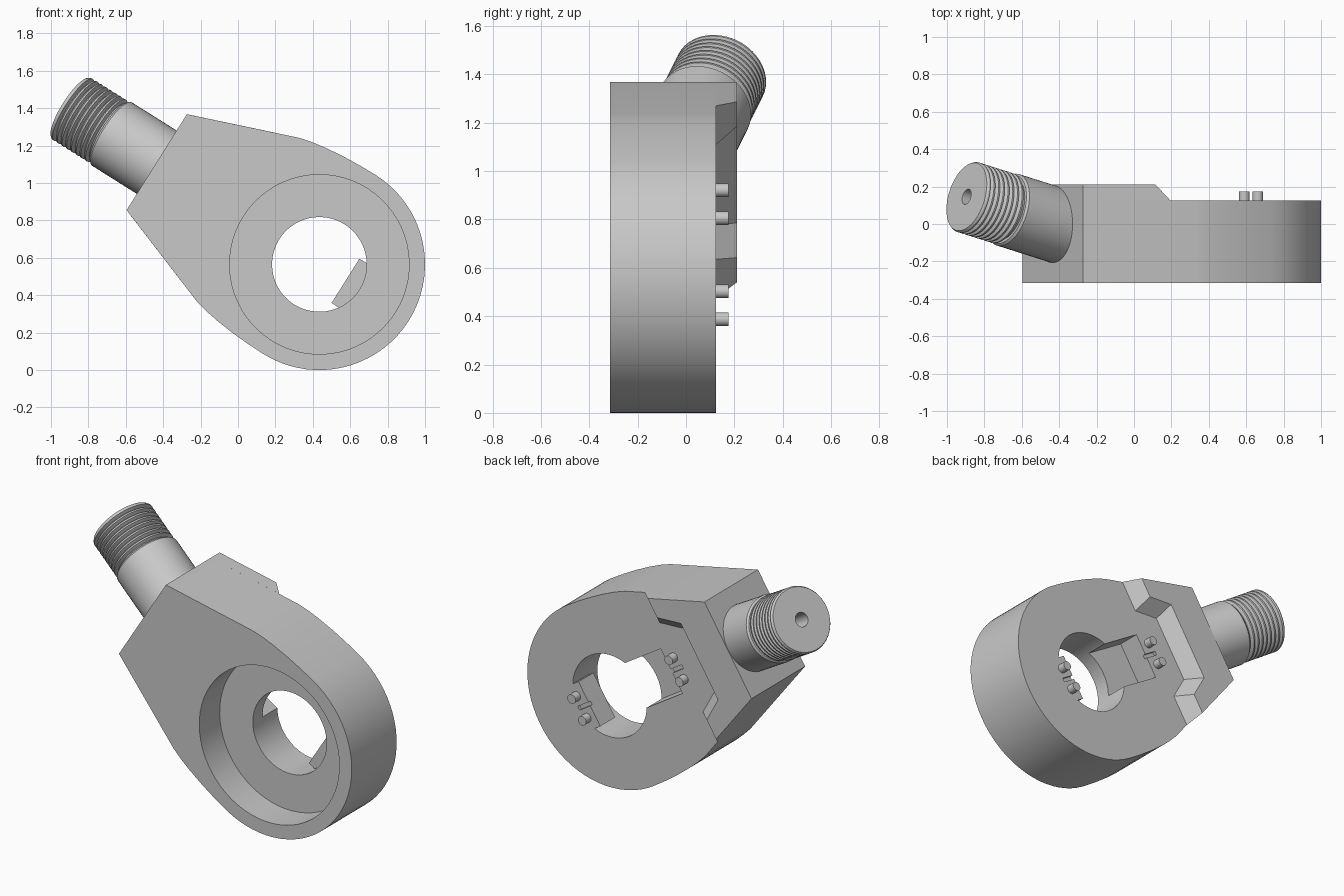
import bpy, bmesh, math
from mathutils import Matrix

if "Cube" in bpy.data.objects:
    bpy.data.objects.remove(bpy.data.objects["Cube"])

# Part frame: X runs along the neck, Y across it, Z towards the back
ANGLE = math.radians(32.15)
c, s = math.cos(ANGLE), math.sin(ANGLE)
FRAME = Matrix(((-c, s, 0, 0.435), (0, 0, 1, 0), (s, c, 0, 0.565), (0, 0, 0, 1)))

steel = bpy.data.materials.new("grey steel")
steel.diffuse_color = (0.58, 0.58, 0.58, 1)
steel.use_nodes = True
steel.node_tree.nodes["Principled BSDF"].inputs["Base Color"].default_value = steel.diffuse_color


def loft(name, loops, matrix=FRAME, smooth=True):
    """Join equal-length loops of points and cap both ends."""
    bm = bmesh.new()
    rings = [[bm.verts.new(p) for p in loop] for loop in loops]
    n = len(rings[0])
    for a, b in zip(rings, rings[1:]):
        for i in range(n):
            j = (i + 1) % n
            bm.faces.new((a[i], a[j], b[j], b[i]))
    bm.faces.new(rings[0])
    bm.faces.new(rings[-1])
    bmesh.ops.recalc_face_normals(bm, faces=bm.faces)
    mesh = bpy.data.meshes.new(name)
    bm.to_mesh(mesh)
    bm.free()
    mesh.transform(matrix)
    mesh.materials.append(steel)
    ob = bpy.data.objects.new(name, mesh)
    bpy.context.collection.objects.link(ob)
    if smooth:
        activate(ob)
        bpy.ops.object.shade_smooth_by_angle(angle=math.radians(30))
    return ob


def activate(ob):
    bpy.ops.object.select_all(action='DESELECT')
    ob.select_set(True)
    bpy.context.view_layer.objects.active = ob


def prism(name, pts, z0, z1, smooth=True):
    return loft(name, [[(x, y, z) for x, y in pts] for z in (z0, z1)], smooth=smooth)


def box(name, x0, x1, half, z0, z1):
    return prism(name, [(x0, -half), (x1, -half), (x1, half), (x0, half)], z0, z1, False)


def circle(r, n=64, x=0, y=0):
    return [(x + r * math.cos(2 * math.pi * i / n), y + r * math.sin(2 * math.pi * i / n))
            for i in range(n)]


def cut(ob, cutter):
    mod = ob.modifiers.new("cut", 'BOOLEAN')
    mod.operation = 'DIFFERENCE'
    mod.solver = 'EXACT'
    mod.object = cutter
    activate(ob)
    bpy.ops.object.modifier_apply(modifier=mod.name)
    bpy.data.objects.remove(cutter)


FRONT, FLOOR, SLOT, BACK, PAD = -0.315, -0.115, -0.02, 0.125, 0.21

# Eye body: round end blending into a tapered neck
half = [(1.027, 0.303), (0.45, 0.516), (0.38, 0.533), (0.3, 0.546), (0.2, 0.557), (0.1, 0.563)]
half += [(0.565 * math.cos(a), 0.565 * math.sin(a))
         for a in (math.radians(90 + 5 * i) for i in range(18))]
outline = half + [(-0.565, 0)] + [(x, -y) for x, y in reversed(half)]
body = prism("eye_body", outline, FRONT, BACK)

# Front counterbore, through hole and rear slot
cut(body, prism("counterbore_cutter", circle(0.48), FRONT - 0.1, FLOOR))
cut(body, prism("hole_cutter", circle(0.253), FRONT - 0.05, BACK + 0.1))
cut(body, box("slot_cutter", 0.0, 0.5, 0.14, SLOT, BACK + 0.1))
cut(body, box("groove_cutter", 0.45, 0.59, 0.012, BACK - 0.02, BACK + 0.1))

# Tongue reaching into the hole opposite the slot
tongue = box("tongue", -0.27, -0.165, 0.14, SLOT, BACK)
cut(tongue, box("groove_cutter", -0.255, -0.1, 0.012, BACK - 0.02, BACK + 0.1))
for ob in (body, tongue):
    activate(ob)
    bpy.ops.object.shade_smooth_by_angle(angle=math.radians(30))

# Locating pins
for side, px in (("slot", 0.56), ("tongue", -0.226)):
    for i, py in enumerate((-0.068, 0.068)):
        prism(f"{side}_pin_{i + 1}", circle(0.028, 24, px, py), BACK - 0.01, BACK + 0.05)


# Raised rear pad with a sloped, recessed edge
def pad_loop(edge, edge_y, jaw_y, recess, recess_y, z):
    top = [(1.027, 0.303), (edge, edge_y), (edge, jaw_y), (recess, recess_y)]
    return [(x, y, z) for x, y in top + [(x, -y) for x, y in reversed(top)]]


loft("raised_pad", [pad_loop(0.578, 0.469, 0.28, 0.72, 0.2, BACK),
                    pad_loop(0.654, 0.441, 0.32, 0.796, 0.24, PAD)], smooth=False)

# Tilted shank: plain shoulder, threaded tip and a bored end
START, TIP, THREADS = 0.305, 0.563, 8
profile = [(0.2, -0.08), (0.2, START - 0.012), (0.19, START), (0.174, START)]
pitch = (TIP - START - 0.012) / THREADS
for i in range(THREADS):
    z = START + 0.012 + i * pitch
    profile += [(0.176, z), (0.195, z + pitch * 0.35), (0.195, z + pitch * 0.65)]
profile += [(0.188, TIP), (0.042, TIP), (0.042, TIP - 0.3)]
tilt = FRAME @ Matrix.Translation((1.027, 0, 0)) @ Matrix.Rotation(math.radians(75), 4, 'Y')
loft("threaded_shank", [[(x, y, z) for x, y in circle(r, 48)] for r, z in profile], tilt)
